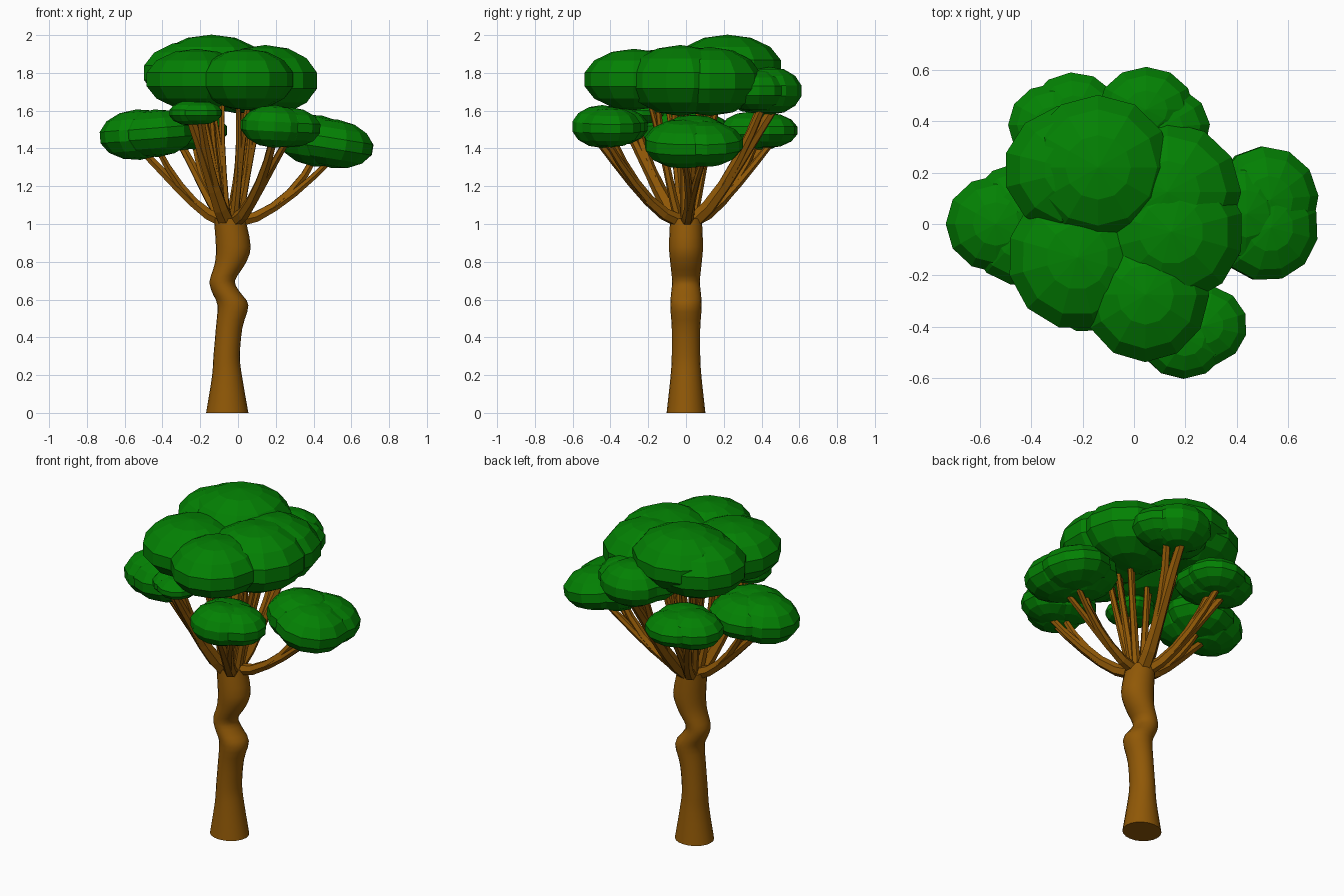
import bpy, bmesh, math
from mathutils import Matrix, Vector

if "Cube" in bpy.data.objects:
    bpy.data.objects.remove(bpy.data.objects["Cube"])


def material(name, rgb):
    m = bpy.data.materials.new(name)
    m.diffuse_color = (*rgb, 1)
    m.use_nodes = True
    m.node_tree.nodes["Principled BSDF"].inputs["Base Color"].default_value = m.diffuse_color
    return m


BARK = material("bark brown", (0.28, 0.098, 0.002))
LEAF = material("leaf green", (0.001, 0.22, 0.001))


def add_object(name, bm, mat, smooth=False):
    bmesh.ops.recalc_face_normals(bm, faces=bm.faces)
    for f in bm.faces:
        f.smooth = smooth and len(f.verts) == 4
    me = bpy.data.meshes.new(name)
    bm.to_mesh(me)
    bm.free()
    me.materials.append(mat)
    ob = bpy.data.objects.new(name, me)
    bpy.context.collection.objects.link(ob)


def loft(bm, rings):
    """Skin a list of equal-length point rings and cap both ends."""
    vs = [[bm.verts.new(p) for p in r] for r in rings]
    n = len(vs[0])
    for a, b in zip(vs, vs[1:]):
        for i in range(n):
            bm.faces.new((a[i], a[(i + 1) % n], b[(i + 1) % n], b[i]))
    bm.faces.new(vs[0][::-1])
    bm.faces.new(vs[-1])


def circle(c, u, v, n):
    return [c + math.cos(math.tau * i / n) * u + math.sin(math.tau * i / n) * v for i in range(n)]


# Winding trunk, keys are (centre x, half width, height), smoothed between keys
KEYS = [Vector(k) for k in ((-.057, .112, 0), (-.058, .08, .19), (-.06, .07, .3), (-.047, .07, .45),
                            (-.027, .082, .57), (-.064, .074, .64), (-.083, .067, .7),
                            (-.042, .081, .79), (-.025, .092, .88), (-.045, .083, 1.03))]
rings = []
for i in range(len(KEYS) - 1):
    p0, p1, p2, p3 = (KEYS[min(max(j, 0), len(KEYS) - 1)] for j in range(i - 1, i + 3))
    for s in range(3):
        t = s / 3
        x, r, z = p1 + .5 * t * ((p2 - p0) + t * ((2 * p0 - 5 * p1 + 4 * p2 - p3) + t * (3 * (p1 - p2) + p3 - p0)))
        rings.append((x, r, z))
rings.append(KEYS[-1])
bm = bmesh.new()
loft(bm, [circle(Vector((x, 0, z)), Vector((r, 0, 0)), Vector((0, r * .65 + .03, 0)), 20) for x, r, z in rings])
add_object("trunk", bm, BARK, smooth=True)


def ball(bm, c, size, spin, tilt=0):
    """Flattened low-poly leaf ball."""
    m = (Matrix.Translation(c) @ Matrix.Rotation(tilt, 4, 'Y') @ Matrix.Diagonal((*size, 1))
         @ Matrix.Rotation(spin, 4, 'Z'))
    bmesh.ops.create_uvsphere(bm, u_segments=12, v_segments=7, radius=1.015, matrix=m)


def limb(name, tip, offsets, radius):
    """Forked limb: tubes share the lower path, then spread to the offsets."""
    base = Vector((-.04, 0, 1.015))
    base += Vector((tip.x - base.x, tip.y, 0)).normalized() * .04
    out = Vector((tip.x - base.x, tip.y, 0))
    rise = tip.z - base.z
    power = 1 + .5 * out.length / rise
    bm = bmesh.new()
    for k, off in enumerate(offsets):
        path = [base + out * t + off * t ** 3 + Vector((0, 0, rise * t ** power))
                for t in (i / 5 for i in range(6))]
        tube = []
        for i, p in enumerate(path):
            d = (path[min(i + 1, 5)] - path[max(i - 1, 0)]).normalized()
            side = Vector((-out.y, out.x, 0)).normalized()
            u = (side - d * side.dot(d)).normalized()
            r = radius * (1 - .09 * i) * (1 if k == 0 else .85)
            tube.append(circle(p, u * r, d.cross(u) * r, 6))
        loft(bm, tube)
    add_object(name + "_limb", bm, BARK)


# Crown: big overlapping balls (centre, radii), each on a slender limb
CROWN = [((-.14, .22, 1.83), (.29, .285, .17)), ((-.225, .21, 1.8), (.285, .26, .17)),
         ((.13, .125, 1.755), (.29, .275, .18)), ((.145, -.03, 1.76), (.285, .285, .185)),
         ((.045, -.275, 1.765), (.25, .265, .16)), ((-.22, -.13, 1.765), (.275, .285, .16))]
bm = bmesh.new()
for k, (c, size) in enumerate(CROWN):
    ball(bm, c, size, .26 * k)
    tip = Vector((c[0] * .8, c[1] * .55, 1.7))
    limb(f"crown_{k + 1}", tip, [Vector((.03, .03, 0)), Vector((-.04, -.02, 0))], .026)
add_object("crown_leaves", bm, LEAF)

# Lower clumps: centre, half extents, tilt, limb radius, lobe angle; three lobes each by rule
CLUMPS = {
    "left": ((-.465, 0, 1.478), (.26, .24, .132), -.08, .036, math.pi),
    "right": ((.48, .04, 1.43), (.262, .262, .135), .16, .034, math.pi),
    "front_right": ((.215, -.4, 1.515), (.22, .2, .112), .05, .038, -2),
    "front_left": ((-.215, -.27, 1.588), (.145, .15, .066), 0, .046, math.pi),
    "back_left": ((-.26, .385, 1.495), (.225, .205, .105), 0, .036, math.pi),
    "back": ((.055, .395, 1.705), (.24, .21, .125), 0, .044, 1.7),
}
for name, (c, h, tilt, radius, angle) in CLUMPS.items():
    c, h = Vector(c), Vector(h)
    bm = bmesh.new()
    offsets = []
    for k in range(3):
        a = angle + math.tau * k / 3
        off = Vector((h.x * .24 * math.cos(a), h.y * .24 * math.sin(a), 0))
        off.z = -math.tan(tilt) * off.x
        ball(bm, c + off, (h.x * .79, h.y * .8, h.z * (1 - .06 * k)), .3 * k, tilt)
        offsets.append(off)
    add_object(name + "_leaves", bm, LEAF)
    limb(name, c - Vector((0, 0, h.z * .5)), offsets, radius)
